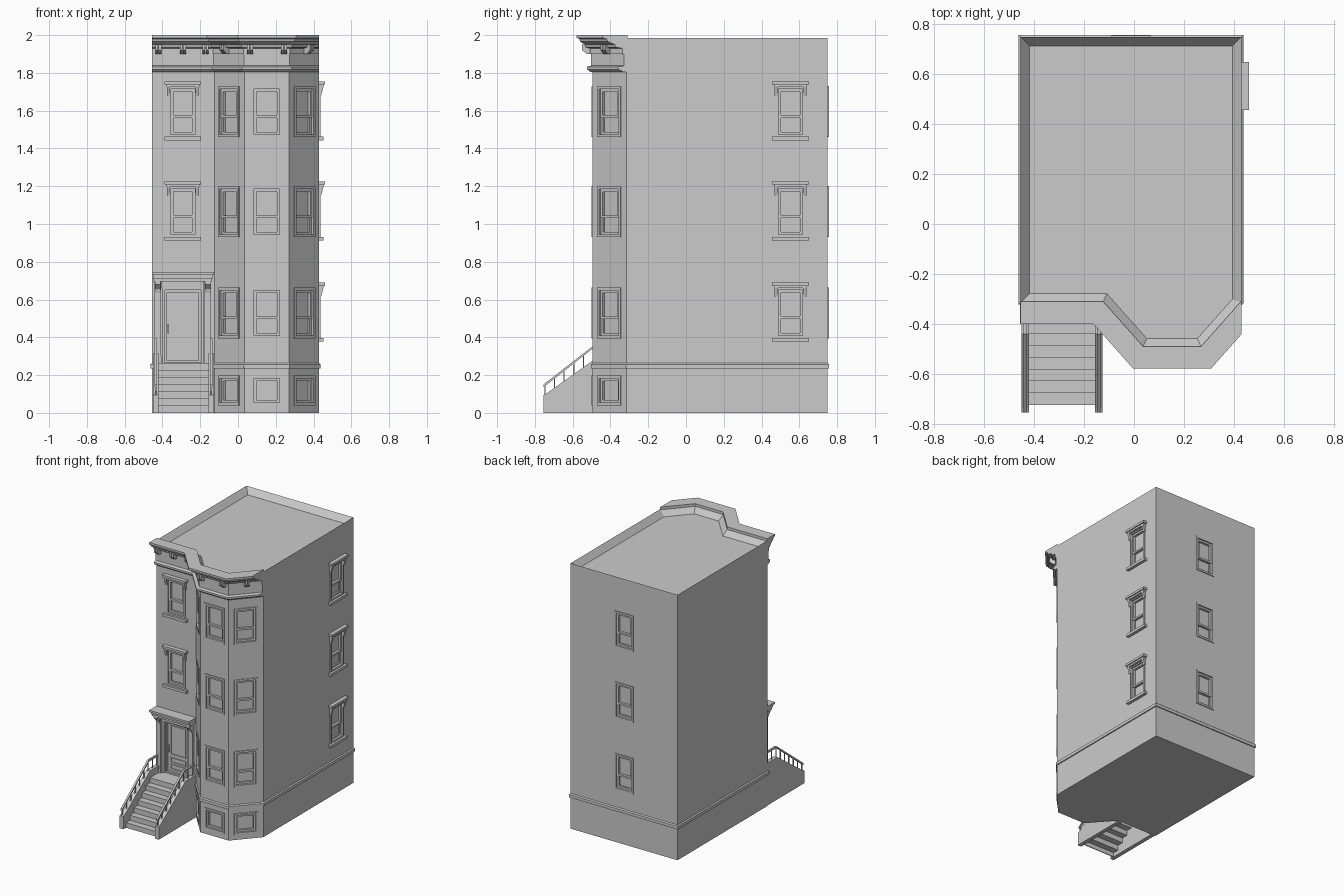
import bpy, bmesh, math
from mathutils import Matrix, Vector

if "Cube" in bpy.data.objects:
    bpy.data.objects.remove(bpy.data.objects["Cube"], do_unlink=True)

stone = bpy.data.materials.new("plain grey")
stone.use_nodes = True
stone.diffuse_color = (0.6, 0.6, 0.6, 1)
stone.node_tree.nodes["Principled BSDF"].inputs["Base Color"].default_value = (0.6, 0.6, 0.6, 1)

TOP = 1.985
FRONT, BAY_Y, BACK = -0.315, -0.495, 0.75
LEFT, RIGHT = -0.455, 0.43
FACADE = [(LEFT, FRONT), (-0.125, FRONT), (0.035, BAY_Y), (0.27, BAY_Y), (RIGHT, FRONT)]
OUTLINE = FACADE + [(RIGHT, BACK), (LEFT, BACK)]
I = Matrix.Identity(4)


def finish(name, bm):
    bmesh.ops.recalc_face_normals(bm, faces=bm.faces)
    mesh = bpy.data.meshes.new(name)
    bm.to_mesh(mesh)
    bm.free()
    mesh.materials.append(stone)
    obj = bpy.data.objects.new(name, mesh)
    bpy.context.collection.objects.link(obj)
    return obj


def prism(bm, m, profile, x0, x1):
    """Extrude a (y, z) profile along local x."""
    a, b = [[bm.verts.new(m @ Vector((x, y, z))) for y, z in profile] for x in (x0, x1)]
    bm.faces.new(a)
    bm.faces.new(b)
    for i in range(len(a)):
        bm.faces.new((a[i - 1], a[i], b[i], b[i - 1]))


def box(bm, m, x0, x1, y0, y1, z0, z1):
    prism(bm, m, [(y0, z0), (y1, z0), (y1, z1), (y0, z1)], x0, x1)


def ring(bm, m, x0, x1, z0, z1, t, y0, y1):
    """Rectangular frame with border t growing inward."""
    box(bm, m, x0, x0 + t, y0, y1, z0, z1)
    box(bm, m, x1 - t, x1, y0, y1, z0, z1)
    box(bm, m, x0 + t, x1 - t, y0, y1, z0, z0 + t)
    box(bm, m, x0 + t, x1 - t, y0, y1, z1 - t, z1)


def sweep(bm, path, profile, closed=False):
    """Mitred moulding: profile is (outward distance, z) along a plan path."""
    pts = [Vector(p) for p in path]
    n = len(pts)
    normals = []
    for i in range(n):
        t = (pts[(i + 1) % n] - pts[i]).normalized()
        normals.append(Vector((t.y, -t.x)))
    loops = []
    for i, p in enumerate(pts):
        if closed or 0 < i < n - 1:
            s = normals[i - 1] + normals[i]
            miter = s * (2 / s.length_squared)
        else:
            miter = Vector((0, 1 / normals[min(i, n - 2)].y))
        loops.append([bm.verts.new((*(p + miter * d), z)) for d, z in profile])
    for i in range(n if closed else n - 1):
        a, b = loops[i], loops[(i + 1) % n]
        for k in range(len(a)):
            bm.faces.new((a[k - 1], a[k], b[k], b[k - 1]))
    if not closed:
        bm.faces.new(loops[0])
        bm.faces.new(loops[-1])


def wall(x, y, degrees):
    """Local frame on a wall: -y points outward."""
    return Matrix.Translation((x, y, 0)) @ Matrix.Rotation(math.radians(degrees), 4, "Z")


turn = math.degrees(math.atan2(0.18, 0.16))
front_wall = wall(-0.292, FRONT, 0)
bay_walls = [wall(-0.047, -0.403, -turn), wall(0.1525, BAY_Y, 0), wall(0.35, -0.405, turn)]
side_wall = wall(RIGHT, 0.553, 90)
back_wall = wall(-0.012, BACK, 180)
FLOORS = [0.395, 0.93, 1.46]
cutters = bmesh.new()


def window(name, m, z0, h, w, hood=False, sashes=True):
    bm = bmesh.new()
    r, z1, t = w / 2, z0 + h, 0.014
    ring(bm, m, -r, r, z0, z1, t, -0.006, 0.006)
    hx, a, b = r - t, z0 + t, z1 - t
    box(cutters, m, -hx, hx, -0.02, 0.022, a, b)
    if sashes:
        mid = a + (b - a) * 0.4
        ring(bm, m, -hx, hx, mid - 0.008, b, 0.014, 0.004, 0.023)
        ring(bm, m, -hx, hx, a, mid + 0.005, 0.014, 0.010, 0.023)
    else:
        ring(bm, m, -hx, hx, a, b, 0.014, 0.006, 0.023)
    if hood:
        e = 0.097
        box(bm, m, -e, e, -0.022, 0.004, z0 - 0.018, z0 + 0.002)
        box(bm, m, -e + 0.01, e - 0.01, -0.022, 0.004, z1 - 0.005, z1 + 0.008)
        box(bm, m, -e, e, -0.03, 0.004, z1 + 0.008, z1 + 0.025)
        corbel = [(0.004, z1 - 0.05), (-0.01, z1 - 0.05), (-0.022, z1 - 0.005), (0.004, z1 - 0.005)]
        for s in (-1, 1):
            prism(bm, m, corbel, s * (e - 0.012), s * (e - 0.03))
    finish(name, bm)


# windows on every wall
for n, z in enumerate(FLOORS, 1):
    if n > 1:
        window(f"front_window_{n}", front_wall, z, 0.27, 0.155, hood=True)
    window(f"side_window_{n}", side_wall, z, 0.27, 0.155, hood=True)
    window(f"back_window_{n}", back_wall, z, 0.27, 0.155)
    for k, m in enumerate(bay_walls, 1):
        window(f"bay_window_{n}_{k}", m, z, 0.268, 0.165)
for k, m in enumerate(bay_walls, 1):
    window(f"basement_window_{k}", m, 0.04, 0.157, 0.165, sashes=False)

# doorway opening
LAND = 0.265
box(cutters, front_wall, -0.095, 0.095, -0.02, 0.035, LAND, 0.65)

# main block with bay and sunken roof
bm = bmesh.new()
base = [bm.verts.new((x, y, 0)) for x, y in OUTLINE]
top = [bm.verts.new((x, y, TOP)) for x, y in OUTLINE]
bm.faces.new(base)
roof = bm.faces.new(top)
for i in range(len(base)):
    bm.faces.new((base[i - 1], base[i], top[i], top[i - 1]))
bmesh.ops.recalc_face_normals(bm, faces=bm.faces)
bmesh.ops.inset_region(bm, faces=[roof], thickness=0.036, use_even_offset=True)
bmesh.ops.translate(bm, verts=roof.verts, vec=(0, 0, -0.045))
body = finish("house_walls", bm)

# cut the openings
cutter = finish("opening_cutter", cutters)
cutter.hide_render = True
mod = body.modifiers.new("openings", "BOOLEAN")
mod.object, mod.operation, mod.solver = cutter, "DIFFERENCE", "EXACT"
cut_mesh = bpy.data.meshes.new_from_object(body.evaluated_get(bpy.context.evaluated_depsgraph_get()))
body.modifiers.clear()
body.data = cut_mesh
bpy.data.objects.remove(cutter, do_unlink=True)

# water table band all round
bm = bmesh.new()
sweep(bm, OUTLINE, [(-0.004, 0.235), (0.008, 0.235), (0.008, 0.257), (-0.004, 0.267)], closed=True)
finish("water_table", bm)

# cornice and lower string course
bm = bmesh.new()
sweep(bm, FACADE, [(-0.004, 1.90), (0.014, 1.90), (0.014, 1.93), (0.035, 1.935), (0.04, 1.95),
                   (0.065, 1.965), (0.07, 1.98), (0.085, 1.985), (0.085, 2.0), (-0.004, 2.0)])
finish("cornice", bm)
bm = bmesh.new()
sweep(bm, FACADE, [(-0.004, 1.805), (0.012, 1.805), (0.022, 1.815), (0.03, 1.818), (0.03, 1.832),
                   (0.008, 1.838), (0.008, 1.90), (-0.004, 1.90)])
finish("frieze", bm)
bm = bmesh.new()
bracket = [(0, 1.90), (-0.03, 1.90), (-0.055, 1.92), (-0.055, 1.95), (0, 1.95)]
spots = [(front_wall, x) for x in (-0.13, 0, 0.12)]
spots += [(bay_walls[0], 0), (bay_walls[1], -0.09), (bay_walls[1], 0.09), (bay_walls[2], 0)]
for m, x in spots:
    for s in (-0.009, 0.009):
        prism(bm, m, bracket, x + s - 0.007, x + s + 0.007)
finish("cornice_brackets", bm)

# door leaf with panels and handle
bm = bmesh.new()
m = front_wall
box(bm, m, -0.095, 0.095, 0.025, 0.036, LAND, 0.65)
ring(bm, m, -0.095, 0.095, LAND, 0.65, 0.012, 0.008, 0.03)
ring(bm, m, -0.065, 0.065, 0.40, 0.62, 0.008, 0.019, 0.027)
for z in (0.29, 0.34):
    ring(bm, m, -0.065, 0.065, z, z + 0.04, 0.008, 0.019, 0.027)
box(bm, m, -0.08, -0.072, 0.008, 0.026, 0.42, 0.47)
finish("front_door", bm)

# door surround: pilasters, corbels, stepped hood
bm = bmesh.new()
ring(bm, m, -0.11, 0.11, LAND - 0.015, 0.665, 0.015, -0.008, 0.004)
corbel = [(0, 0.635), (-0.025, 0.635), (-0.03, 0.655), (-0.055, 0.68), (-0.055, 0.697), (0, 0.697)]
for s in (-1, 1):
    box(bm, m, s * 0.115, s * 0.15, -0.02, 0.004, LAND, 0.697)
    box(bm, m, s * 0.112, s * 0.154, -0.026, 0.004, LAND, 0.30)
    prism(bm, m, corbel, s * 0.117, s * 0.148)
for e, d, z0, z1 in ((0.112, 0.014, 0.665, 0.697), (0.155, 0.062, 0.695, 0.712),
                     (0.159, 0.072, 0.712, 0.73), (0.164, 0.084, 0.73, 0.745)):
    box(bm, m, -e, e, -d, 0.004, z0, z1)
finish("door_surround", bm)

# stoop: hollow stepped flight, landing and cheek walls
bm = bmesh.new()
X0, X1, RISERS, START, LANDING = -0.425, -0.15, 7, -0.725, -0.44
run, rise = (LANDING - START) / (RISERS - 1), LAND / RISERS
for i in range(RISERS):
    y, z = START + i * run, i * rise
    back = FRONT if i == RISERS - 1 else y + run + 0.006
    box(bm, I, X0, X1, y, y + 0.006, z, z + rise)
    box(bm, I, X0, X1, y, back, z + rise - 0.006, z + rise)
finish("stoop_steps", bm)
bm = bmesh.new()
cheek = [(-0.755, 0), (-0.755, 0.095), (-0.735, 0.105), (LANDING, 0.315), (FRONT, 0.315), (FRONT, 0)]
for x in (-0.45, -0.157):
    prism(bm, I, cheek, x, x + 0.03)
finish("stoop_cheeks", bm)

# handrails and balusters
bm = bmesh.new()
rail = [(-0.755, 0.135), (-0.755, 0.15), (LANDING, 0.395), (FRONT, 0.395), (FRONT, 0.383), (LANDING, 0.383)]
for x in (-0.435, -0.142):
    prism(bm, I, rail, x - 0.007, x + 0.007)
    for i in range(9):
        y = -0.747 + i * 0.051
        f = min(1, (y + 0.755) / 0.315)
        box(bm, I, x - 0.003, x + 0.003, y - 0.003, y + 0.003, 0.085 + 0.22 * f, 0.142 + 0.246 * f)
finish("stoop_railings", bm)
